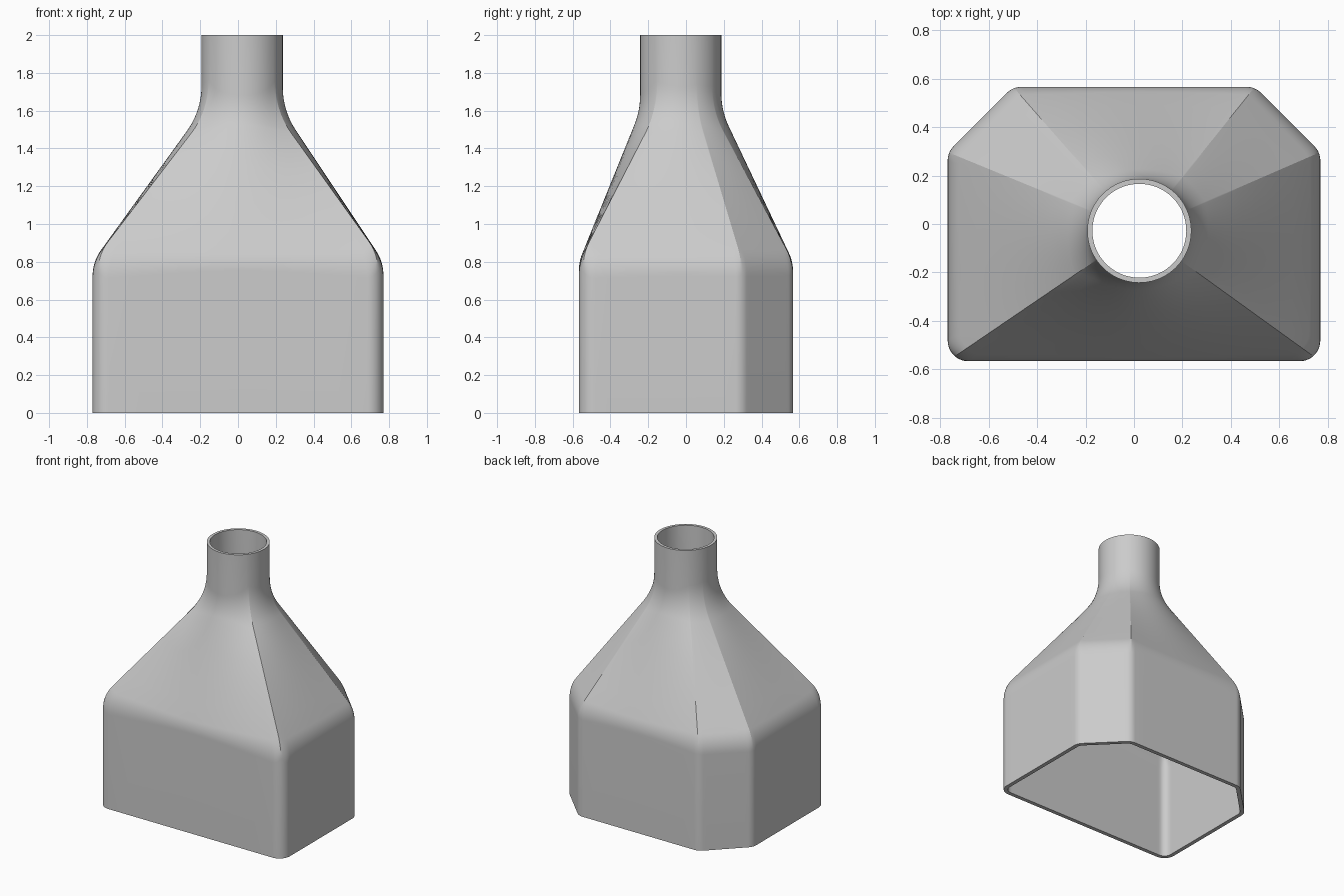
import bpy
import bmesh
from math import atan2, cos, sin, tan, pi, radians
from mathutils import Vector

default = bpy.data.objects.get("Cube")
if default:
    bpy.data.objects.remove(default, do_unlink=True)

# Main dimensions
CENTRE = Vector((0.022, -0.028))    # axis of the spout
HALF_X, HALF_Y, CHAMFER = 0.77, 0.567, 0.27
SHOULDER, NECK, TOP = 0.8, 1.6, 2.0
SPOUT_RADIUS, CORNER_RADIUS = 0.215, 0.085
SHOULDER_BEND, NECK_BEND = 0.24, 0.42
BASE_WALL, SPOUT_WALL = 0.03, 0.021

# Plan outline, counter-clockwise, with chamfered back corners
OUTLINE = [Vector(p) - CENTRE for p in (
    (-HALF_X, -HALF_Y), (HALF_X, -HALF_Y), (HALF_X, HALF_Y - CHAMFER),
    (HALF_X - CHAMFER, HALF_Y), (CHAMFER - HALF_X, HALF_Y),
    (-HALF_X, HALF_Y - CHAMFER))]


def angle(p):
    return atan2(p.y, p.x) % (2 * pi)


def offset_outline(wall):
    """Move every side of the outline inward by the wall thickness."""
    result = []
    for i, p in enumerate(OUTLINE):
        a = (p - OUTLINE[i - 1]).normalized()
        b = (OUTLINE[(i + 1) % len(OUTLINE)] - p).normalized()
        na, nb = Vector((-a.y, a.x)), Vector((-b.y, b.x))
        result.append(p + (na + nb) * wall / (1 + na.dot(nb)))
    return result


def corner_data(outline, radius):
    """Corner point, both tangent points and arc centre of each corner."""
    data = []
    for i, p in enumerate(outline):
        a = (p - outline[i - 1]).normalized()
        b = (outline[(i + 1) % len(outline)] - p).normalized()
        reach = radius * tan(a.angle(b) / 2)
        start = p - a * reach
        data.append((p, start, p + b * reach, start + Vector((-a.y, a.x)) * radius))
    return data


def sharp_radius(outline, u):
    """Distance to the sharp outline along direction u."""
    hits = []
    for i, p in enumerate(outline):
        d = (p - outline[i - 1]).normalized()
        n = Vector((d.y, -d.x))
        if n.dot(u) > 1e-6:
            hits.append(n.dot(p) / n.dot(u))
    return min(hits)


def round_radius(outline, corners, radius, u):
    """Distance to the outline with rounded corners along direction u."""
    for p, start, end, c in corners:
        if u.dot(p) > 0 and start.x * u.y - start.y * u.x > 0 > end.x * u.y - end.y * u.x:
            along = c.dot(u)
            return along + max(0, along ** 2 - c.length_squared + radius ** 2) ** 0.5
    return sharp_radius(outline, u)


def bend(before, corner, after, radius, steps):
    """Round one corner of the wall profile."""
    a, b = (before - corner).normalized(), (after - corner).normalized()
    reach = radius * tan((pi - a.angle(b)) / 2)
    p, q = corner + a * reach, corner + b * reach
    return [p * (1 - t) ** 2 + corner * 2 * t * (1 - t) + q * t * t
            for t in (k / steps for k in range(steps + 1))]


def wall_profile(u, outline, corners, corner_radius, spout):
    """Wall from base to spout as (distance, height) points."""
    sharp = sharp_radius(outline, u)
    rounded = round_radius(outline, corners, corner_radius, u)
    rise = SHOULDER + (NECK - SHOULDER) * (sharp - rounded) / (sharp - spout)
    base, shoulder = Vector((rounded, 0)), Vector((rounded, rise))
    neck, rim = Vector((spout, NECK)), Vector((spout, TOP))
    low = bend(base, shoulder, neck, SHOULDER_BEND, 8)
    high = bend(shoulder, neck, rim, NECK_BEND, 10)
    middle = [low[-1].lerp(high[0], k / 6) for k in range(1, 6)]
    return [base] + low + middle + high + [rim]


# Directions: fine steps round each corner, coarser along each side
outer = corner_data(OUTLINE, CORNER_RADIUS)
stops = []
for i, (p, start, end, c) in enumerate(outer):
    following = outer[(i + 1) % len(outer)][1]
    for q, r, steps in ((start, p, 5), (p, end, 5), (end, following, 14)):
        span = (angle(r) - angle(q)) % (2 * pi)
        stops += [angle(q) + span * k / steps for k in range(steps)]

inner_outline = offset_outline(BASE_WALL)
inner_radius = CORNER_RADIUS - BASE_WALL
inner = corner_data(inner_outline, inner_radius)

# Hollow body: outer wall up, over the rim, inner wall down
bm = bmesh.new()
columns = []
for t in stops:
    u = Vector((cos(t), sin(t)))
    loop = wall_profile(u, OUTLINE, outer, CORNER_RADIUS, SPOUT_RADIUS)
    loop += reversed(wall_profile(u, inner_outline, inner, inner_radius,
                                  SPOUT_RADIUS - SPOUT_WALL))
    columns.append([bm.verts.new((CENTRE.x + u.x * d, CENTRE.y + u.y * d, z))
                    for d, z in loop])
for i, col in enumerate(columns):
    nxt = columns[(i + 1) % len(columns)]
    for j in range(len(col)):
        k = (j + 1) % len(col)
        bm.faces.new((col[j], nxt[j], nxt[k], col[k]))
bmesh.ops.recalc_face_normals(bm, faces=bm.faces)

mesh = bpy.data.meshes.new("transition_duct")
bm.to_mesh(mesh)
bm.free()
duct = bpy.data.objects.new("transition_duct", mesh)
bpy.context.collection.objects.link(duct)

# Plain grey material
grey = bpy.data.materials.new("plain_grey")
grey.use_nodes = True
colour = (0.6, 0.6, 0.6, 1)
grey.diffuse_color = colour
grey.node_tree.nodes["Principled BSDF"].inputs["Base Color"].default_value = colour
mesh.materials.append(grey)

# Smooth walls with crisp rims and creases
bpy.ops.object.select_all(action='DESELECT')
duct.select_set(True)
bpy.context.view_layer.objects.active = duct
bpy.ops.object.shade_smooth_by_angle(angle=radians(22))
